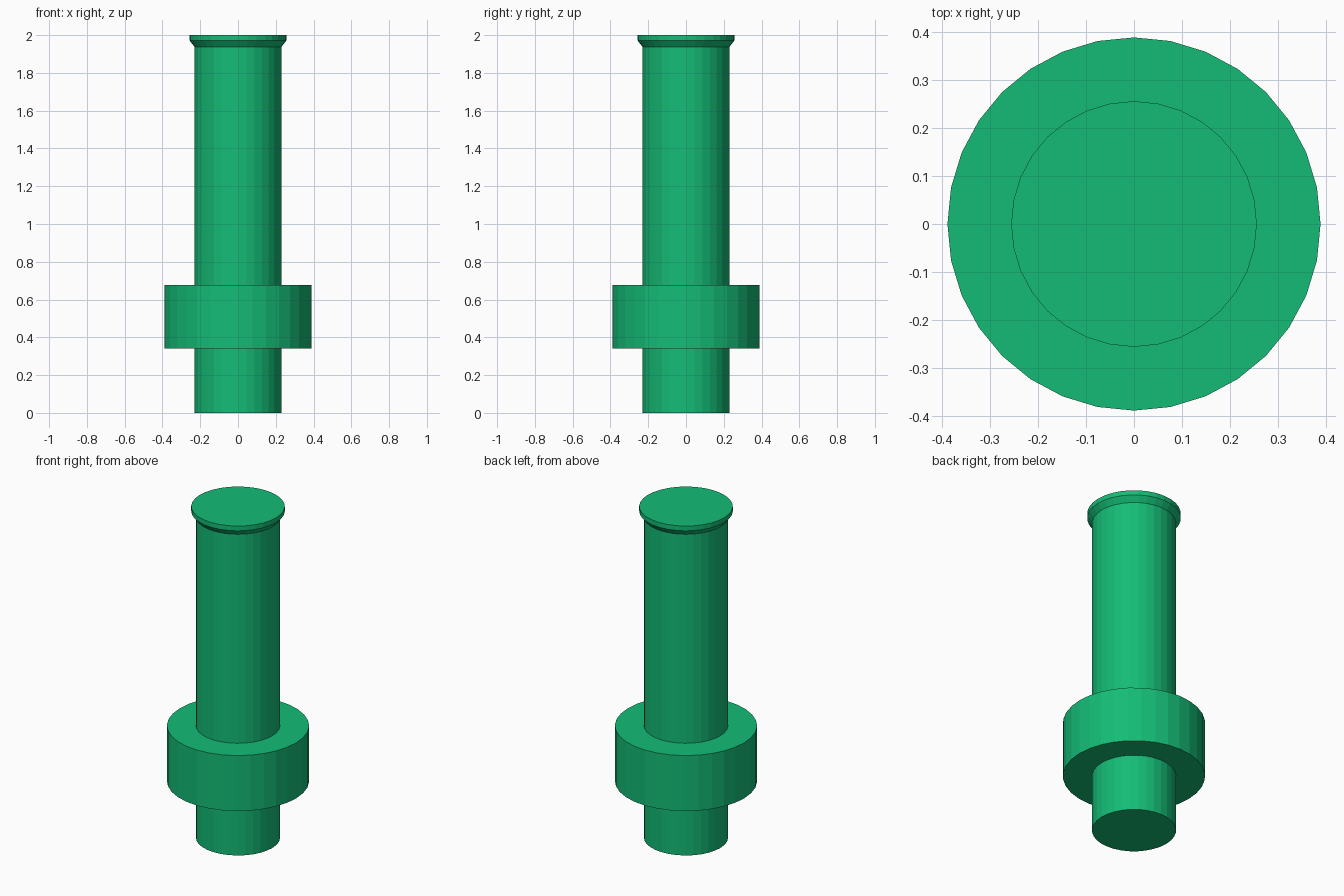
import bpy, bmesh
from math import cos, sin, tau

if "Cube" in bpy.data.objects:
    bpy.data.objects.remove(bpy.data.objects["Cube"])

SIDES = 32

green = bpy.data.materials.new("green")
green.diffuse_color = (0.007, 0.5, 0.18, 1)
green.use_nodes = True
green.node_tree.nodes["Principled BSDF"].inputs["Base Color"].default_value = green.diffuse_color


def lathe(name, profile):
    """Revolve a bottom-to-top (radius, z) profile into a capped, flat-faced solid."""
    bm = bmesh.new()
    rings = [[bm.verts.new((r * cos(tau * i / SIDES), r * sin(tau * i / SIDES), z))
              for i in range(SIDES)] for r, z in profile]
    for low, high in zip(rings, rings[1:]):
        for i in range(SIDES):
            j = (i + 1) % SIDES
            bm.faces.new((low[i], low[j], high[j], high[i]))
    bm.faces.new(rings[0][::-1])
    bm.faces.new(rings[-1])
    mesh = bpy.data.meshes.new(name)
    bm.to_mesh(mesh)
    bm.free()
    mesh.materials.append(green)
    obj = bpy.data.objects.new(name, mesh)
    bpy.context.collection.objects.link(obj)
    return obj


SHAFT_R, COLLAR_R, LIP_R = 0.23, 0.389, 0.256

# Shaft, wide collar and flared top lip as one closed solid
lathe("collared_pin", [
    (SHAFT_R, 0.0),
    (SHAFT_R, 0.342), (COLLAR_R, 0.342),    # collar underside
    (COLLAR_R, 0.677), (SHAFT_R, 0.677),    # collar top
    (SHAFT_R, 1.938), (LIP_R, 1.971),       # flare below the lip
    (LIP_R, 2.0),
])
